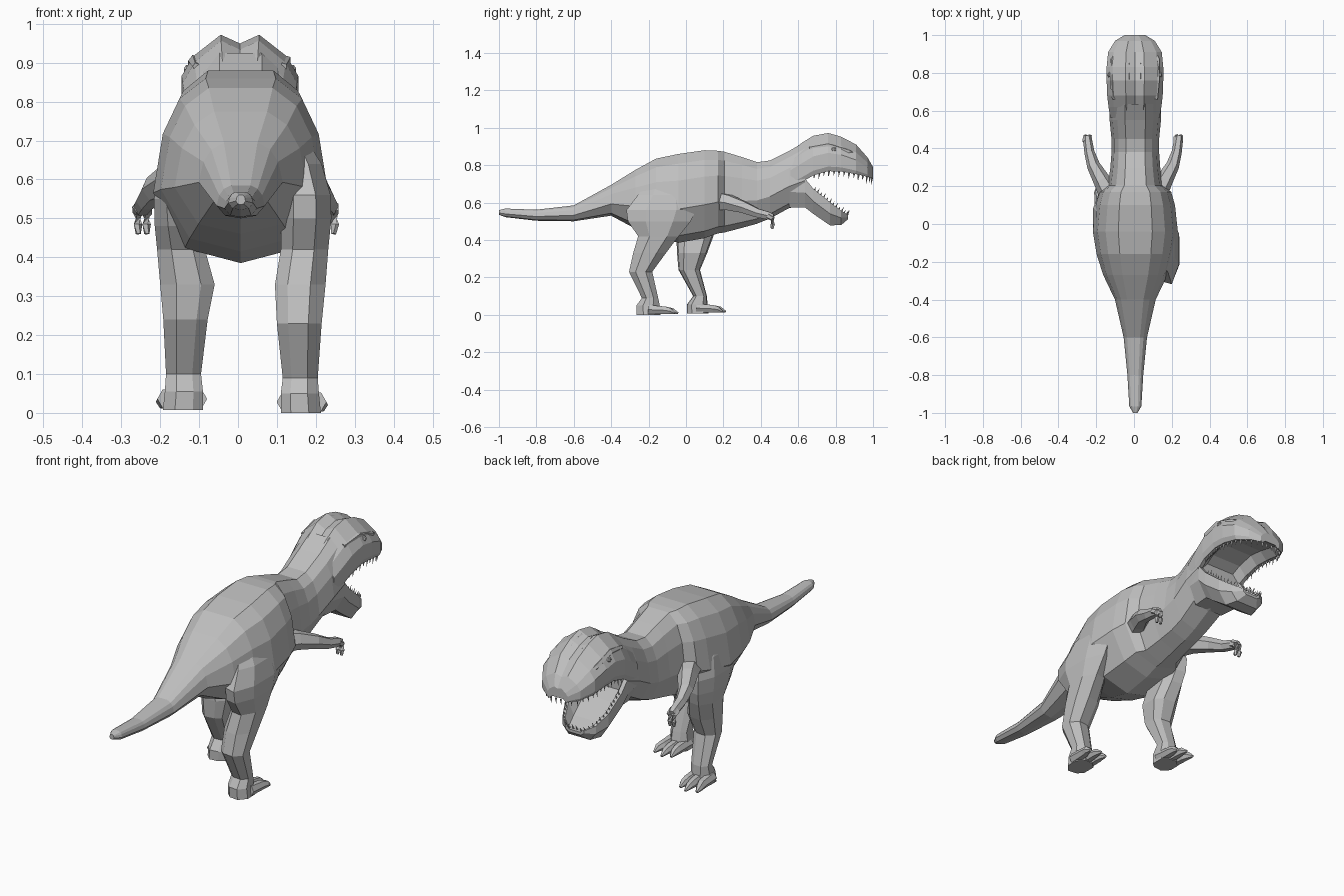
import bpy, bmesh, math
from mathutils import Vector

if "Cube" in bpy.data.objects:
    bpy.data.objects.remove(bpy.data.objects["Cube"])

skin = bpy.data.materials.new("grey skin")
skin.diffuse_color = (0.52, 0.52, 0.52, 1)
skin.use_nodes = True
skin.node_tree.nodes["Principled BSDF"].inputs["Base Color"].default_value = skin.diffuse_color


def finish(name, bm):
    bmesh.ops.recalc_face_normals(bm, faces=bm.faces)
    me = bpy.data.meshes.new(name)
    bm.to_mesh(me)
    bm.free()
    me.materials.append(skin)
    ob = bpy.data.objects.new(name, me)
    bpy.context.collection.objects.link(ob)
    return ob


def loft(name, rings):
    """Skin a list of equal-length closed rings and cap both ends."""
    bm = bmesh.new()
    vs = [[bm.verts.new(p) for p in r] for r in rings]
    n = len(rings[0])
    for a, b in zip(vs, vs[1:]):
        for i in range(n):
            j = (i + 1) % n
            bm.faces.new((a[i], a[j], b[j], b[i]))
    bm.faces.new(vs[0])
    bm.faces.new(vs[-1][::-1])
    return finish(name, bm)


def mirrored(half):
    """Close a right-hand half profile; points on the axis are kept once."""
    return half + [(-x, z) for x, z in reversed(half) if x != 0]


def section(profile, y, top, bottom, w, cx=0.0):
    return [(cx + fx * w, y, bottom + fz * (top - bottom)) for fx, fz in profile]


def tube(name, path, sides=6):
    """Tapered tube along (x, y, z, radius) points."""
    rings = []
    for i, p in enumerate(path):
        a = Vector(path[max(i - 1, 0)][:3])
        b = Vector(path[min(i + 1, len(path) - 1)][:3])
        q = (b - a).to_track_quat('Z', 'Y')
        rings.append([Vector(p[:3]) + q @ Vector((p[3] * math.cos(t), p[3] * math.sin(t), 0))
                      for t in (math.tau * k / sides for k in range(sides))])
    return loft(name, rings)


# Tail, torso, chest and neck in one loft: y, top, bottom, half width
BODY = mirrored([(0, 0), (.64, .08), (1, .38), (.89, .7), (.7, .89), (.4, 1)])
body = [(-1, .56, .535, .012), (-.965, .568, .522, .032), (-.8, .562, .503, .042),
        (-.6, .585, .50, .062), (-.4, .695, .53, .108), (-.27, .775, .46, .17),
        (-.16, .835, .415, .205), (-.04, .86, .385, .225), (.1, .88, .41, .21),
        (.17, .877, .435, .19), (.205, .872, .44, .145), (.3, .843, .465, .132),
        (.38, .816, .487, .126), (.45, .825, .515, .126), (.55, .875, .57, .136),
        (.635, .925, .59, .135)]
loft("body_and_tail", [section(BODY, *s, cx=.007) for s in body])

# Upper head: twin crests, hollow palate
HEAD = mirrored([(.33, 1), (.8, .73), (1, .48), (1, .12), (.93, 0), (.8, 0), (.55, .2)])
HEAD.append((0, .89))
head = [(.56, .875, .68, .13), (.62, .92, .71, .14), (.68, .957, .745, .147),
        (.76, .972, .768, .15), (.83, .952, .766, .15), (.91, .91, .752, .142),
        (.97, .842, .738, .105), (1.0, .79, .728, .055)]
loft("upper_head", [section(HEAD, *s, cx=.005) for s in head])

# Lower jaw: a tray with raised rim
JAW = mirrored([(.6, .55), (.84, 1), (1, 1), (1, .5), (.65, 0)])
jaw = [(.55, .74, .575, .12), (.635, .73, .575, .132), (.68, .675, .54, .13),
       (.77, .602, .478, .12), (.83, .557, .48, .092), (.865, .535, .51, .05)]
loft("lower_jaw", [section(JAW, *s, cx=.005) for s in jaw])


def teeth(name, rim, count, tip):
    """Row of spikes along a half rim, repeated on both sides."""
    bm = bmesh.new()
    pts = [Vector(p) for p in rim]
    lens = [(b - a).length for a, b in zip(pts, pts[1:])]
    for k in range(count):
        d = sum(lens) * (k + .5) / count
        i = 0
        while d > lens[i]:
            d -= lens[i]
            i += 1
        c = pts[i].lerp(pts[i + 1], d / lens[i])
        for s in (-1, 1):
            o = Vector((s * c.x + .005, c.y, c.z))
            size = 1.15 if k % 2 else .85
            base = [bm.verts.new(o + Vector((.006 * math.cos(t), .006 * math.sin(t), 0)))
                    for t in (0, math.pi / 2, math.pi, 3 * math.pi / 2)]
            top = bm.verts.new(o + Vector(tip) * size)
            for j in range(4):
                bm.faces.new((base[j], base[(j + 1) % 4], top))
    finish(name, bm)


teeth("upper_teeth", [(w * .87, y - .006, b + .004) for y, t, b, w in head[2:]]
      + [(0, .994, .732)], 15, (0, -.004, -.034))
teeth("lower_teeth", [(w * .92, y - .004, t - .004) for y, t, b, w in jaw[2:]]
      + [(0, .861, .533)], 14, (0, .012, .023))

# Brow ridges, eyes and snout ridges, mostly sunk into the head
for s, side in ((-1, "left"), (1, "right")):
    tube(side + "_brow", [(s * .112 + .005, .66, .89, .010), (s * .117 + .005, .76, .905, .016),
                          (s * .119 + .005, .87, .872, .014), (s * .112 + .005, .9, .86, .006)], 5)
    tube(side + "_eye", [(s * .12 + .005, .79, .882, .016), (s * .138 + .005, .79, .882, .014),
                         (s * .144 + .005, .79, .882, .006)], 6)
    tube(side + "_snout_ridge", [(s * .03 + .005, .7, .945, .005), (s * .03 + .005, .77, .956, .007),
                                 (s * .03 + .005, .85, .93, .005)], 4)

# Legs: z, back y, front y, inner x, outer x
right = [(.72, -.2, -.03, .09, .165), (.64, -.27, .04, .1, .215), (.56, -.335, .07, .11, .238),
         (.5, -.325, .04, .11, .24), (.42, -.265, -.03, .11, .232),
         (.33, -.29, -.1, .095, .225), (.23, -.31, -.175, .10, .215), (.09, -.24, -.145, .115, .205),
         (.05, -.27, -.135, .11, .208), (0, -.27, -.13, .11, .213)]
left = [(.72, -.08, .1, .09, .165), (.64, -.12, .15, .1, .2), (.55, -.14, .18, .11, .216),
        (.48, -.11, .175, .1, .214), (.42, -.06, .155, .085, .208),
        (.33, -.055, .12, .06, .2), (.24, -.045, .08, .078, .192), (.1, .035, .115, .095, .185),
        (.055, .0, .12, .09, .188), (.008, .0, .125, .09, .193)]
CORNERS = [(.25, .08), (.7, .04), (1, .3), (1, .7), (.7, .96), (.25, .92), (0, .75), (0, .25)]
for s, side, leg in ((1, "right", right), (-1, "left", left)):
    loft(side + "_leg", [[(s * (x0 + u * (x1 - x0)), y0 + v * (y1 - y0), z) for u, v in CORNERS]
                         for z, y0, y1, x0, x1 in leg])
    # Clawed toes
    z, y0, y1, x0, x1 = leg[-1]
    mid = (x0 + x1) / 2
    for k, (dx, spread, reach) in enumerate(((-.034, -.036, .07), (0, .003, .088), (.038, .052, .07))):
        tube(f"{side}_toe_{k + 1}", [
            (s * (mid + dx), y1 - .07, z + .028, .028),
            (s * (mid + (dx + spread) / 2), y1 + .02, z + .024, .023),
            (s * (mid + spread), y1 + reach * .65, z + .02, .018),
            (s * (mid + spread * 1.05), y1 + reach, z + .008, .006)], 6)

# Small arms with two fingers
for s, side, dx in ((1, "right", 0), (-1, "left", .01)):
    tube(side + "_arm", [(s * (.11 + dx), .14, .61, .06), (s * (.16 + dx), .23, .60, .046),
                         (s * (.205 + dx), .31, .575, .035), (s * (.226 + dx), .38, .545, .027),
                         (s * (.235 + dx), .44, .53, .024), (s * (.238 + dx), .465, .522, .018)], 6)
    for k, fx in enumerate((.224, .246)):
        tube(f"{side}_finger_{k + 1}", [
            (s * (fx + dx), .435, .53, .016), (s * (fx + dx), .462, .515, .015),
            (s * (fx + dx + .002), .464, .485, .012), (s * (fx + dx), .46, .46, .007)], 5)
